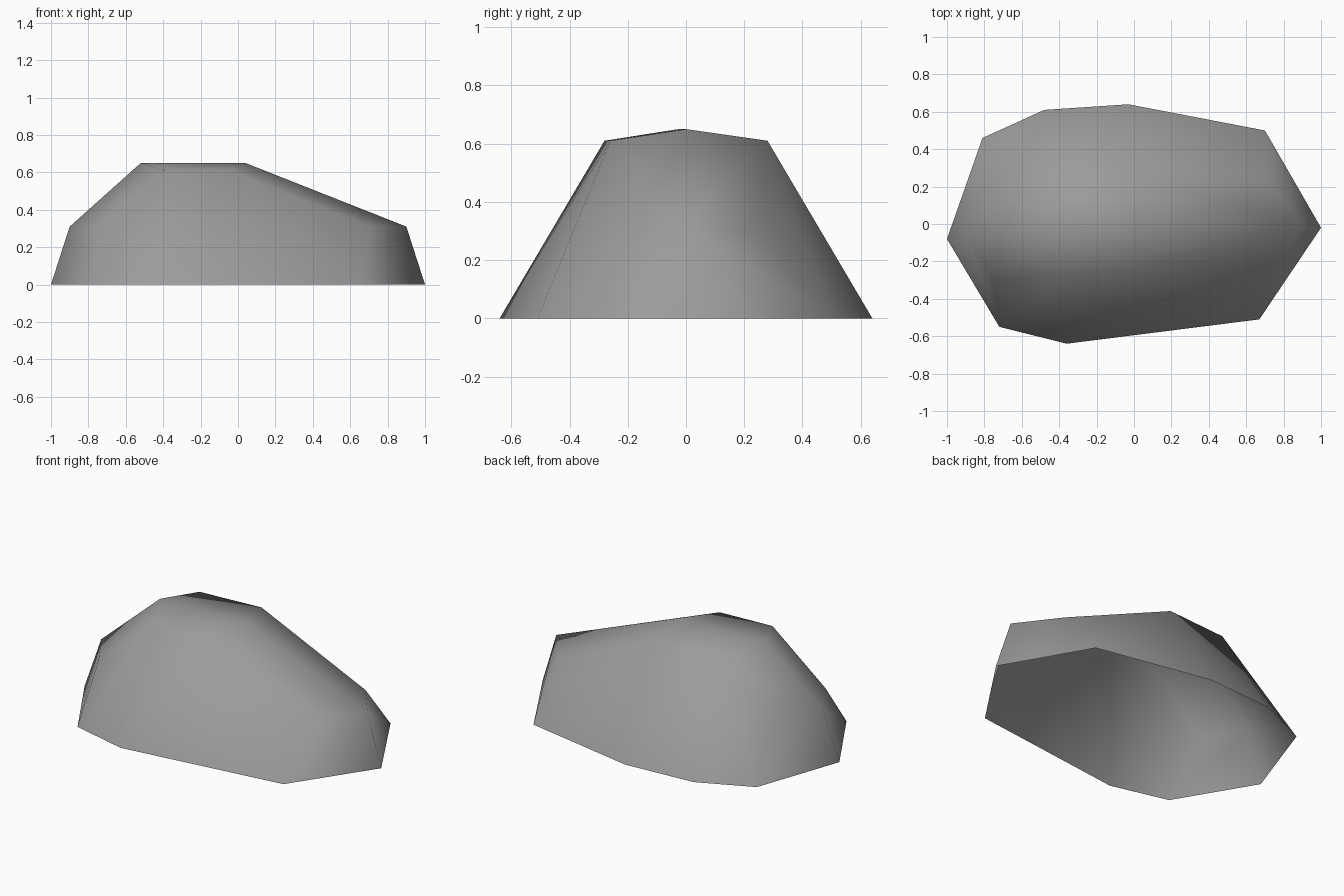
import bpy
import bmesh

# Remove the default cube
cube = bpy.data.objects.get("Cube")
if cube:
    bpy.data.objects.remove(cube, do_unlink=True)

# Stone colour
stone = bpy.data.materials.new("stone grey")
stone.use_nodes = True
grey = (0.33, 0.33, 0.33, 1)
stone.diffuse_color = grey
bsdf = stone.node_tree.nodes["Principled BSDF"]
bsdf.inputs["Base Color"].default_value = grey
bsdf.inputs["Roughness"].default_value = 0.9

# Rings of corner points, listed by height
rings = {
    # ground outline
    0.0: [(-1, -.08), (-.72, -.55), (-.36, -.64), (.67, -.51), (1, -.02),
          (.7, .5), (-.03, .64), (-.48, .61), (-.81, .46)],
    # shoulders at both ends
    0.31: [(-.9, -.06), (-.75, -.3), (.7, -.25), (.9, -.01), (.71, .24), (-.73, .23)],
    # edges of the crown
    0.61: [(-.4, -.28), (-.05, -.26), (-.035, .28), (-.44, .25)],
    # ridge
    0.65: [(-.52, -.025), (.04, 0)],
}

# Wrap the corners in a convex shell and leave the underside open
bm = bmesh.new()
for height, ring in rings.items():
    for x, y in ring:
        bm.verts.new((x, y, height))
bmesh.ops.convex_hull(bm, input=bm.verts[:])
bmesh.ops.recalc_face_normals(bm, faces=bm.faces[:])
underside = [f for f in bm.faces if all(v.co.z < 0.01 for v in f.verts)]
bmesh.ops.delete(bm, geom=underside, context='FACES')
loose = [v for v in bm.verts if not v.link_faces]
bmesh.ops.delete(bm, geom=loose, context='VERTS')
for face in bm.faces:
    face.smooth = True

# Boulder object
mesh = bpy.data.meshes.new("boulder")
bm.to_mesh(mesh)
bm.free()
mesh.materials.append(stone)
boulder = bpy.data.objects.new("boulder", mesh)
bpy.context.collection.objects.link(boulder)
